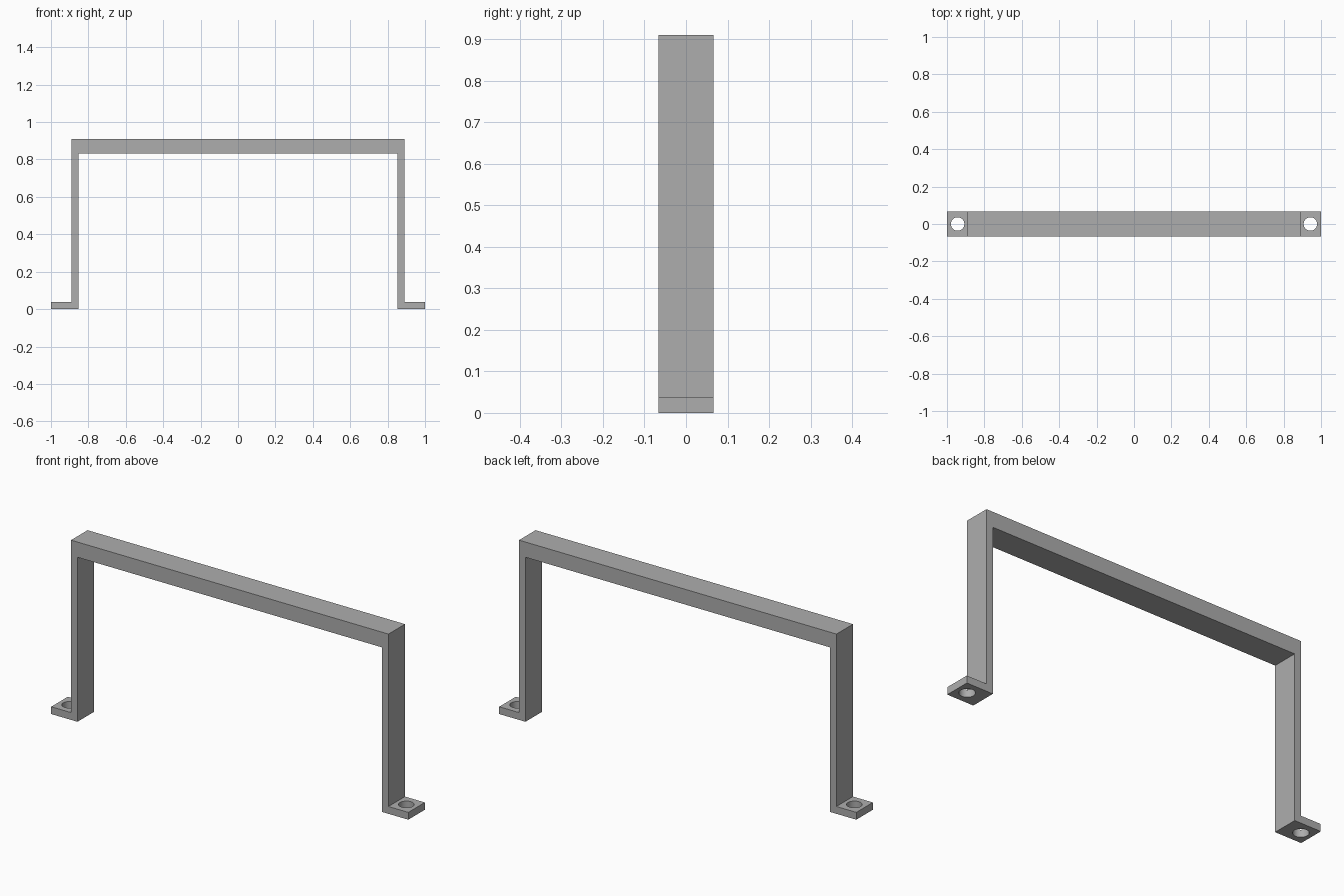
import bpy
import bmesh

cube = bpy.data.objects.get("Cube")
if cube:
    bpy.data.objects.remove(cube, do_unlink=True)

DEPTH = 0.132        # front to back
HEIGHT = 0.91
FOOT = 0.037         # foot thickness
BAR_BOTTOM = 0.833
LEG_OUT, LEG_IN = 0.889, 0.853
HOLE_X, HOLE_R = 0.943, 0.036

# Plain grey metal
grey = bpy.data.materials.new("grey_metal")
grey.use_nodes = True
colour = (0.42, 0.42, 0.42, 1)
grey.diffuse_color = colour
grey.node_tree.nodes["Principled BSDF"].inputs["Base Color"].default_value = colour


def finish(name, bm):
    bmesh.ops.recalc_face_normals(bm, faces=bm.faces)
    mesh = bpy.data.meshes.new(name)
    bm.to_mesh(mesh)
    bm.free()
    mesh.materials.append(grey)
    obj = bpy.data.objects.new(name, mesh)
    bpy.context.collection.objects.link(obj)
    return obj


# Bracket: one half of the bent profile, mirrored and extruded in depth
half = [(LEG_OUT, HEIGHT), (LEG_OUT, FOOT), (1, FOOT), (1, 0),
        (LEG_IN, 0), (LEG_IN, BAR_BOTTOM)]
outline = half + [(-x, z) for x, z in reversed(half)]
bm = bmesh.new()
face = bm.faces.new([bm.verts.new((x, -DEPTH / 2, z)) for x, z in outline])
extruded = bmesh.ops.extrude_face_region(bm, geom=[face], use_keep_orig=True)
moved = [v for v in extruded["geom"] if isinstance(v, bmesh.types.BMVert)]
bmesh.ops.translate(bm, verts=moved, vec=(0, DEPTH, 0))
bracket = finish("handle_bracket", bm)

# Screw holes through both feet
for side, sign in (("left", 1), ("right", -1)):
    bm = bmesh.new()
    bmesh.ops.create_cone(bm, cap_ends=True, segments=48, radius1=HOLE_R,
                          radius2=HOLE_R, depth=4 * FOOT)
    cutter = finish(side + "_hole_cutter", bm)
    cutter.location = (sign * HOLE_X, 0, FOOT / 2)
    cutter.hide_render = True
    cutter.hide_set(True)
    cut = bracket.modifiers.new(side + "_screw_hole", "BOOLEAN")
    cut.operation = "DIFFERENCE"
    cut.solver = "EXACT"
    cut.object = cutter

# Smooth hole walls, crisp bracket edges
bpy.ops.object.select_all(action="DESELECT")
bpy.context.view_layer.objects.active = bracket
bracket.select_set(True)
for mod in list(bracket.modifiers):
    bpy.ops.object.modifier_apply(modifier=mod.name)
bpy.ops.object.shade_smooth_by_angle()
